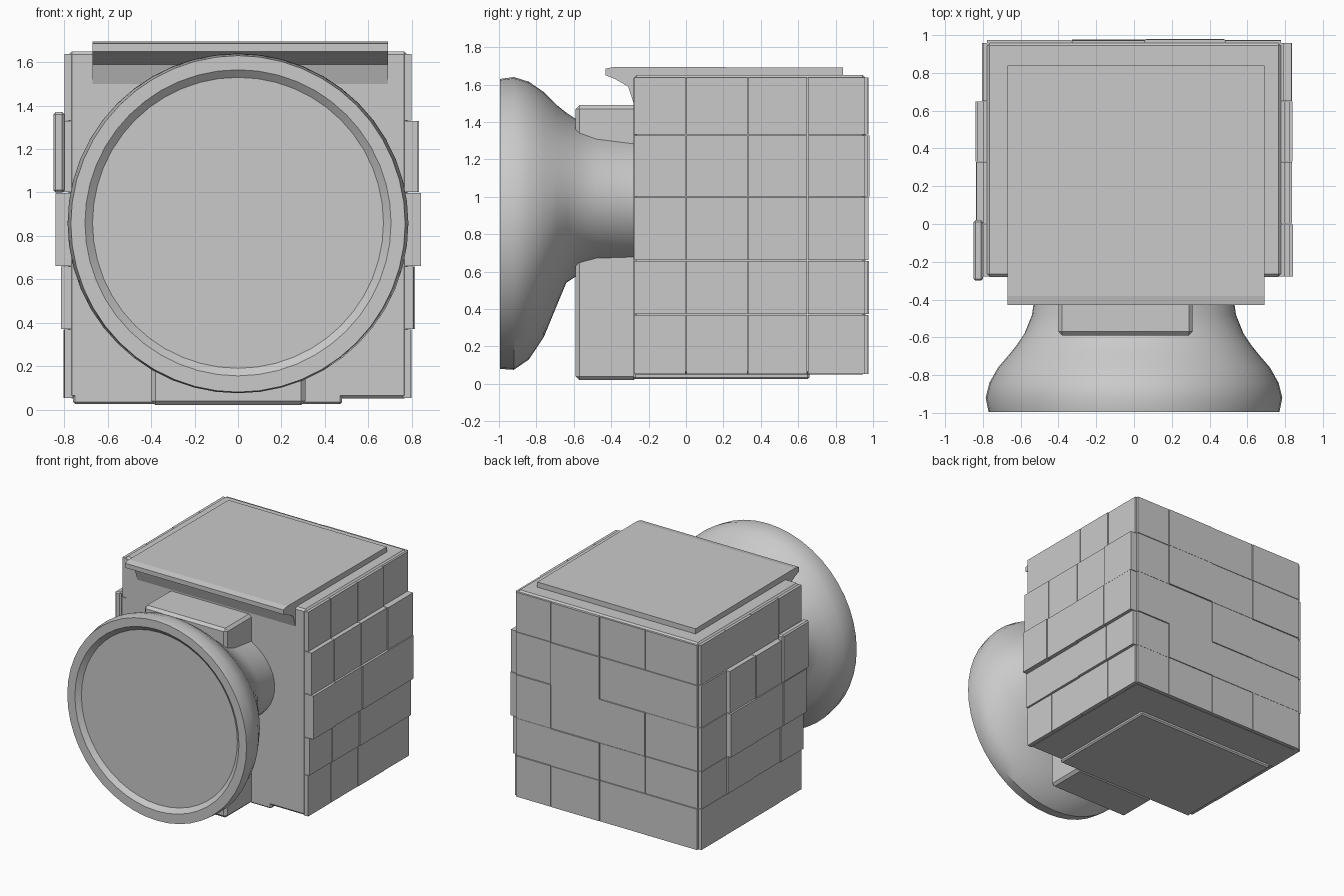
import bpy, bmesh, math, random
from mathutils import Matrix

random.seed(4)
if "Cube" in bpy.data.objects:
    bpy.data.objects.remove(bpy.data.objects["Cube"], do_unlink=True)

grey = bpy.data.materials.new("plain grey")
grey.use_nodes = True
COLOUR = (0.59, 0.59, 0.59, 1)
grey.diffuse_color = COLOUR
for node in grey.node_tree.nodes:
    if node.type == 'BSDF_PRINCIPLED':
        node.inputs["Base Color"].default_value = COLOUR
        node.inputs["Roughness"].default_value = 0.8


def finish(name, bm):
    bmesh.ops.recalc_face_normals(bm, faces=bm.faces)
    mesh = bpy.data.meshes.new(name)
    bm.to_mesh(mesh)
    bm.free()
    mesh.materials.append(grey)
    obj = bpy.data.objects.new(name, mesh)
    bpy.context.collection.objects.link(obj)
    return obj


def add_box(bm, low, high):
    size = [h - l for l, h in zip(low, high)]
    mid = [(h + l) / 2 for l, h in zip(low, high)]
    place = Matrix.Translation(mid) @ Matrix.Diagonal((*size, 1))
    bmesh.ops.create_cube(bm, size=1, matrix=place)


def box(name, low, high, bevel=0.01):
    bm = bmesh.new()
    add_box(bm, low, high)
    obj = finish(name, bm)
    mod = obj.modifiers.new("edge bevel", 'BEVEL')
    mod.width = bevel
    mod.segments = 1
    return obj


# Main housing, base and narrow front block
box("housing", (-0.78, -0.28, 0.05), (0.78, 0.96, 1.65), 0.015)
box("base_plate", (-0.76, -0.28, 0.025), (0.48, 0.66, 0.08))
box("front_block", (-0.4, -0.59, 0.02), (0.31, -0.26, 1.49), 0.02)

# Top cover with a lip that slopes back under its front edge
bm = bmesh.new()
profile = [(-0.43, 1.685), (-0.43, 1.65), (-0.38, 1.63), (-0.31, 1.59),
           (-0.28, 1.5), (-0.2, 1.5), (-0.2, 1.64), (0.84, 1.64),
           (0.84, 1.69), (-0.38, 1.695)]
face = bm.faces.new([bm.verts.new((-0.67, y, z)) for y, z in profile])
ext = bmesh.ops.extrude_face_region(bm, geom=[face])
moved = [v for v in ext["geom"] if isinstance(v, bmesh.types.BMVert)]
bmesh.ops.translate(bm, verts=moved, vec=(1.36, 0, 0))
finish("top_cover", bm)

# Side panels, bulging at mid height
rows = [0.05, 0.37, 0.66, 1.0, 1.33, 1.64]
columns = [-0.28, 0.0, 0.33, 0.65, 0.96]
bulge = [0.8, 0.812, 0.84, 0.83, 0.795]
gap = 0.002
for side, name in ((1, "left_panels"), (-1, "right_panels")):
    bm = bmesh.new()
    for z0, z1, reach in zip(rows, rows[1:], bulge):
        for y0, y1 in zip(columns, columns[1:]):
            out = reach + random.uniform(-0.005, 0.005)
            if side < 0 and y0 > 0.5:
                out = min(out, 0.805)
            xs = sorted((side * 0.76, side * out))
            add_box(bm, (xs[0], y0 + gap, z0 + gap), (xs[1], y1 - gap, z1 - gap))
    finish(name, bm)

# Back panels
bm = bmesh.new()
uprights = [-0.78, -0.33, 0.06, 0.48, 0.78]
for z0, z1 in zip(rows, rows[1:]):
    for x0, x1 in zip(uprights, uprights[1:]):
        out = 0.97 + random.uniform(0, 0.01)
        add_box(bm, (x0 + gap, 0.94, z0 + gap), (x1 - gap, out, z1 - gap))
finish("back_panels", bm)

# Raised plate on the right side near the front
box("right_side_plate", (-0.85, -0.3, 1.0), (-0.8, 0.02, 1.37))

# Flared horn: rings of depth, half width, top and bottom
rings = [(-0.965, 0.67, 1.53, 0.19), (-0.995, 0.705, 1.565, 0.155),
         (-0.995, 0.77, 1.63, 0.08), (-0.92, 0.785, 1.64, 0.075),
         (-0.84, 0.765, 1.615, 0.13), (-0.76, 0.72, 1.56, 0.25),
         (-0.69, 0.66, 1.49, 0.42), (-0.64, 0.62, 1.45, 0.54),
         (-0.58, 0.58, 1.41, 0.58), (-0.48, 0.54, 1.38, 0.6),
         (-0.27, 0.51, 1.36, 0.6)]
SIDES = 48
bm = bmesh.new()
loops = []
for y, half, top, bottom in rings:
    mid, tall = (top + bottom) / 2, (top - bottom) / 2
    angles = [math.tau * i / SIDES for i in range(SIDES)]
    loops.append([bm.verts.new((half * math.cos(a), y, mid + tall * math.sin(a)))
                  for a in angles])
for a, b in zip(loops, loops[1:]):
    for i in range(SIDES):
        j = (i + 1) % SIDES
        bm.faces.new((a[i], a[j], b[j], b[i]))
bm.faces.new(loops[0])
bm.faces.new(loops[-1])
horn = finish("flared_horn", bm)
bpy.ops.object.select_all(action='DESELECT')
horn.select_set(True)
bpy.context.view_layer.objects.active = horn
bpy.ops.object.shade_smooth_by_angle(angle=math.radians(35))
